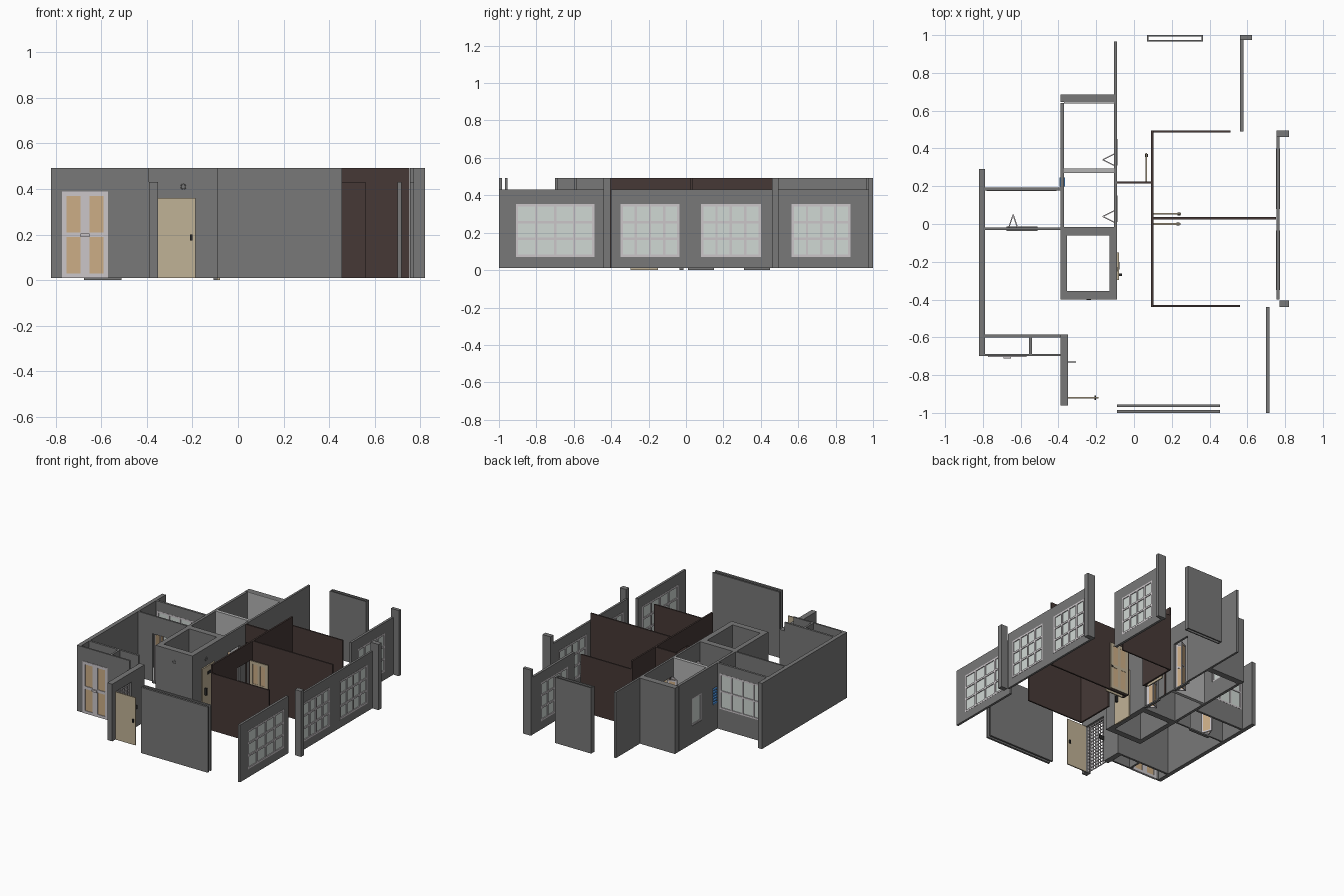
import bpy, bmesh, math
from mathutils import Matrix, Vector

if "Cube" in bpy.data.objects:
    bpy.data.objects.remove(bpy.data.objects["Cube"])

Z0, HI, LOW, DOOR = 0.01, 0.492, 0.43, 0.36


def material(name, hexcode):
    m = bpy.data.materials.new(name)
    rgb = [int(hexcode[i:i + 2], 16) / 255 for i in (0, 2, 4)]
    m.diffuse_color = [((c + 0.055) / 1.055) ** 2.4 for c in rgb] + [1]
    m.use_nodes = True
    m.node_tree.nodes["Principled BSDF"].inputs["Base Color"].default_value = m.diffuse_color
    return m


GREY = material("wall_grey", "787878")
BROWN = material("brown_partition", "463936")
LIGHT = material("light_lining", "B4B4B4")
GLASS = material("glass", "D0D8D4")
FRAME = material("pale_frame", "CBC6C9")
TAN = material("tan_wood", "C0B296")
PANEL = material("panel_wood", "CCAD86")
DARK = material("dark_metal", "2A2A2A")
BLUE = material("blue_slats", "4A8FD8")


def slab(name, p0, p1, z0, z1, thick, mat, holes=()):
    """Upright sheet from p0 to p1 with rectangular holes (u0, u1, z0, z1)."""
    d = Vector(p1) - Vector(p0)
    us = sorted({0, d.length, *[h[0] for h in holes], *[h[1] for h in holes]})
    zs = sorted({z0, z1, *[h[2] for h in holes], *[h[3] for h in holes]})
    bm = bmesh.new()
    grid = [[bm.verts.new((u, 0, z)) for z in zs] for u in us]
    for i in range(len(us) - 1):
        for j in range(len(zs) - 1):
            u, z = (us[i] + us[i + 1]) / 2, (zs[j] + zs[j + 1]) / 2
            if not any(h[0] < u < h[1] and h[2] < z < h[3] for h in holes):
                bm.faces.new((grid[i][j], grid[i + 1][j], grid[i + 1][j + 1], grid[i][j + 1]))
    bmesh.ops.delete(bm, geom=[v for v in bm.verts if not v.link_faces], context='VERTS')
    bm.transform(Matrix.Translation((p0[0], p0[1], 0)) @ Matrix.Rotation(math.atan2(d.y, d.x), 4, 'Z'))
    me = bpy.data.meshes.new(name)
    bm.to_mesh(me)
    bm.free()
    me.materials.append(mat)
    ob = bpy.data.objects.new(name, me)
    bpy.context.collection.objects.link(ob)
    mod = ob.modifiers.new("thickness", 'SOLIDIFY')
    mod.thickness, mod.offset = thick, 0
    return ob


def wall(name, axis, lo, hi, t0, t1, top=HI, mat=GREY, holes=(), z0=Z0):
    """Wall along x or y; holes are in world coordinates along that axis."""
    c = (t0 + t1) / 2
    p0, p1 = ((lo, c), (hi, c)) if axis == 'x' else ((c, lo), (c, hi))
    rel = [(a - lo, b - lo, e, f) for a, b, e, f in holes]
    return slab(name, p0, p1, z0, top, t1 - t0, mat, rel)


def leaf(name, p0, p1, z0, z1, thick, cols, rows, m, frame, infill=None):
    """Framed door or window with a grid of panes."""
    L = (Vector(p1) - Vector(p0)).length
    w, h = (L - m * (cols + 1)) / cols, (z1 - z0 - m * (rows + 1)) / rows
    holes = [(m + i * (w + m), m + i * (w + m) + w, z0 + m + j * (h + m), z0 + m + j * (h + m) + h)
             for i in range(cols) for j in range(rows)]
    slab(name + "_frame", p0, p1, z0, z1, thick, frame, holes)
    if infill:
        e = (Vector(p1) - Vector(p0)).normalized() * m / 2
        slab(name + "_panes", Vector(p0) + e, Vector(p1) - e, z0 + m / 2, z1 - m / 2, thick * 0.4, infill)


def box(name, x0, x1, y0, y1, z0, z1, mat):
    return wall(name, 'x', x0, x1, y0, y1, z1, mat, (), z0)


# right-hand outer walls with their windows: (x0, x1, y0, y1, window spans)
for n, (x0, x1, y0, y1, wins) in enumerate([
        (0.70, 0.717, -1.0, -0.44, [(-0.91, -0.49)]),
        (0.755, 0.77, -0.40, 0.46, [(-0.35, -0.035), (0.08, 0.40)]),
        (0.562, 0.58, 0.49, 0.975, [(0.565, 0.88)])]):
    wall(f"window_wall_{n}", 'y', y0, y1, x0, x1, LOW, GREY, [(a, b, 0.07, 0.353) for a, b in wins])
    for k, (a, b) in enumerate(wins):
        c = (x0 + x1) / 2
        leaf(f"window_{n}_{k}", (c, a), (c, b), 0.07, 0.353, 0.019, 4, 3, 0.013, FRAME, GLASS)

# corner pillars
for n, (x0, x1, y0, y1) in enumerate([(0.77, 0.82, -0.44, -0.405), (0.755, 0.82, 0.46, 0.495),
                                      (0.56, 0.625, 0.975, 1.0)]):
    box(f"pillar_{n}", x0, x1, y0, y1, Z0, HI, GREY)

# free-standing front wall (two skins) and hollow back wall
wall("front_wall_outer", 'x', -0.09, 0.455, -1.0, -0.985)
wall("front_wall_inner", 'x', -0.09, 0.455, -0.968, -0.955)
for y in (0.965, 0.992):
    wall("back_wall_skin", 'x', 0.07, 0.365, y, y + 0.008)
for x in (0.07, 0.357):
    wall("back_wall_end", 'y', 0.973, 0.992, x, x + 0.008)

# brown partitions
wall("partition_spine", 'y', -0.44, 0.495, 0.09, 0.102, HI, BROWN,
     [(-0.15, 0.0, Z0, DOOR), (0.053, 0.21, Z0, DOOR)])
wall("partition_front", 'x', 0.102, 0.56, -0.44, -0.43, LOW, BROWN)
wall("partition_middle", 'x', 0.102, 0.752, 0.025, 0.036, HI, BROWN)
wall("partition_back", 'x', 0.102, 0.51, 0.485, 0.495, LOW, BROWN)
wall("partition_hall", 'x', -0.09, 0.09, 0.214, 0.226, HI, BROWN, [(-0.085, 0.068, Z0, DOOR)])

# open panelled doors with handles
for n, (p0, p1) in enumerate([((0.1, 0.053), (0.25, 0.053)), ((0.1, 0.0), (0.245, 0.0)),
                              ((0.066, 0.226), (0.066, 0.375))]):
    leaf(f"inner_door_{n}", p0, p1, Z0, DOOR, 0.008, 2, 2, 0.022, TAN, PANEL)
    h = Vector(p0).lerp(Vector(p1), 0.92)
    box(f"inner_door_handle_{n}", h.x - 0.008, h.x + 0.008, h.y - 0.008, h.y + 0.008, 0.175, 0.185, DARK)

# outer left walls
wall("left_wall", 'y', -0.70, 0.29, -0.82, -0.79)
wall("left_room_back", 'x', -0.79, -0.39, 0.177, 0.193, HI, GREY, [(-0.78, -0.41, 0.16, 0.42)])
leaf("left_room_window", (-0.78, 0.185), (-0.41, 0.185), 0.16, 0.42, 0.018, 4, 2, 0.012, FRAME, GLASS)
wall("left_room_front", 'x', -0.79, -0.39, -0.031, -0.019, HI, GREY, [(-0.675, -0.51, Z0, DOOR)])
wall("store_back", 'x', -0.79, -0.39, -0.60, -0.585)
wall("store_divider", 'y', -0.688, -0.60, -0.555, -0.54)
wall("store_front", 'x', -0.79, -0.39, -0.70, -0.688, HI, GREY, [(-0.772, -0.57, Z0, 0.39)])

# double door in the front
for n, (a, b) in enumerate([(-0.772, -0.671), (-0.671, -0.57)]):
    leaf(f"double_door_{n}", (a, -0.695), (b, -0.695), Z0, 0.39, 0.016, 1, 2, 0.02, FRAME, PANEL)
box("double_door_knob", -0.69, -0.652, -0.713, -0.70, 0.19, 0.205, FRAME)

# entrance wall, entrance door and safety grille
wall("entrance_wall", 'y', -0.96, -0.585, -0.39, -0.35, LOW, GREY, [(-0.92, -0.735, Z0, DOOR)])
box("entrance_door", -0.35, -0.187, -0.924, -0.916, Z0, DOOR, TAN)
box("entrance_door_handle", -0.21, -0.2, -0.932, -0.908, 0.175, 0.2, DARK)
leaf("entrance_grille", (-0.37, -0.92), (-0.37, -0.735), Z0, DOOR, 0.006, 7, 14, 0.005, FRAME)
box("grille_bolt", -0.35, -0.308, -0.734, -0.728, 0.17, 0.2, DARK)

# shaft core
wall("shaft_front", 'x', -0.39, -0.09, -0.40, -0.355)
wall("shaft_back", 'x', -0.39, -0.09, -0.06, -0.015)
wall("shaft_left", 'y', -0.355, -0.06, -0.39, -0.355)
wall("shaft_right", 'y', -0.355, -0.06, -0.13, -0.09)
box("shaft_door", -0.092, -0.08, -0.297, -0.15, 0, DOOR, TAN)
box("shaft_door_handle", -0.08, -0.064, -0.275, -0.262, 0.16, 0.21, DARK)
box("shaft_door_plate", -0.08, -0.076, -0.24, -0.2, 0.3, 0.32, DARK)
for name, loc, rot in (("front_ring", (-0.24, -0.4, 0.41), (math.pi / 2, 0, 0)),
                       ("side_ring", (-0.09, -0.24, 0.41), (0, math.pi / 2, 0))):
    bpy.ops.mesh.primitive_torus_add(location=loc, rotation=rot, major_radius=0.011, minor_radius=0.002,
                                     major_segments=20, minor_segments=6)
    bpy.context.object.name = name
    bpy.context.object.data.materials.append(GREY)

# washrooms
wall("washroom_left", 'y', -0.015, 0.64, -0.39, -0.37, HI, GREY,
     [(0.375, 0.49, 0.14, 0.34), (0.198, 0.245, 0.2, 0.32)])
leaf("washroom_window", (-0.38, 0.375), (-0.38, 0.49), 0.14, 0.34, 0.014, 1, 1, 0.01, FRAME, GLASS)
for k in range(6):
    box(f"vent_slat_{k}", -0.394, -0.366, 0.198, 0.245, 0.203 + k * 0.02, 0.213 + k * 0.02, BLUE)
wall("washroom_right", 'y', -0.015, 0.965, -0.105, -0.09, HI, GREY,
     [(0.01, 0.15, Z0, DOOR), (0.31, 0.45, Z0, DOOR)])
wall("washroom_back", 'x', -0.39, -0.105, 0.645, 0.685)
wall("washroom_back_lining", 'x', -0.37, -0.105, 0.639, 0.645, HI, LIGHT)
wall("washroom_divider", 'x', -0.37, -0.105, 0.27, 0.295, HI, LIGHT)

# folded doors: two leaves meeting at an apex
for n, (a, apex, b) in enumerate([((-0.105, 0.01), (-0.165, 0.04), (-0.105, 0.07)),
                                  ((-0.105, 0.31), (-0.165, 0.34), (-0.105, 0.37)),
                                  ((-0.665, -0.025), (-0.64, 0.05), (-0.615, -0.025))]):
    for side, p in (("a", a), ("b", b)):
        leaf(f"folding_door_{n}{side}", p, apex, Z0, DOOR, 0.006, 1, 2, 0.012, FRAME, PANEL)

# thresholds
box("left_room_threshold", -0.675, -0.51, -0.036, -0.014, 0, Z0, GREY)
for y in (0.01, 0.31):
    box("washroom_threshold", -0.107, -0.088, y, y + 0.14, 0, Z0, GREY)
